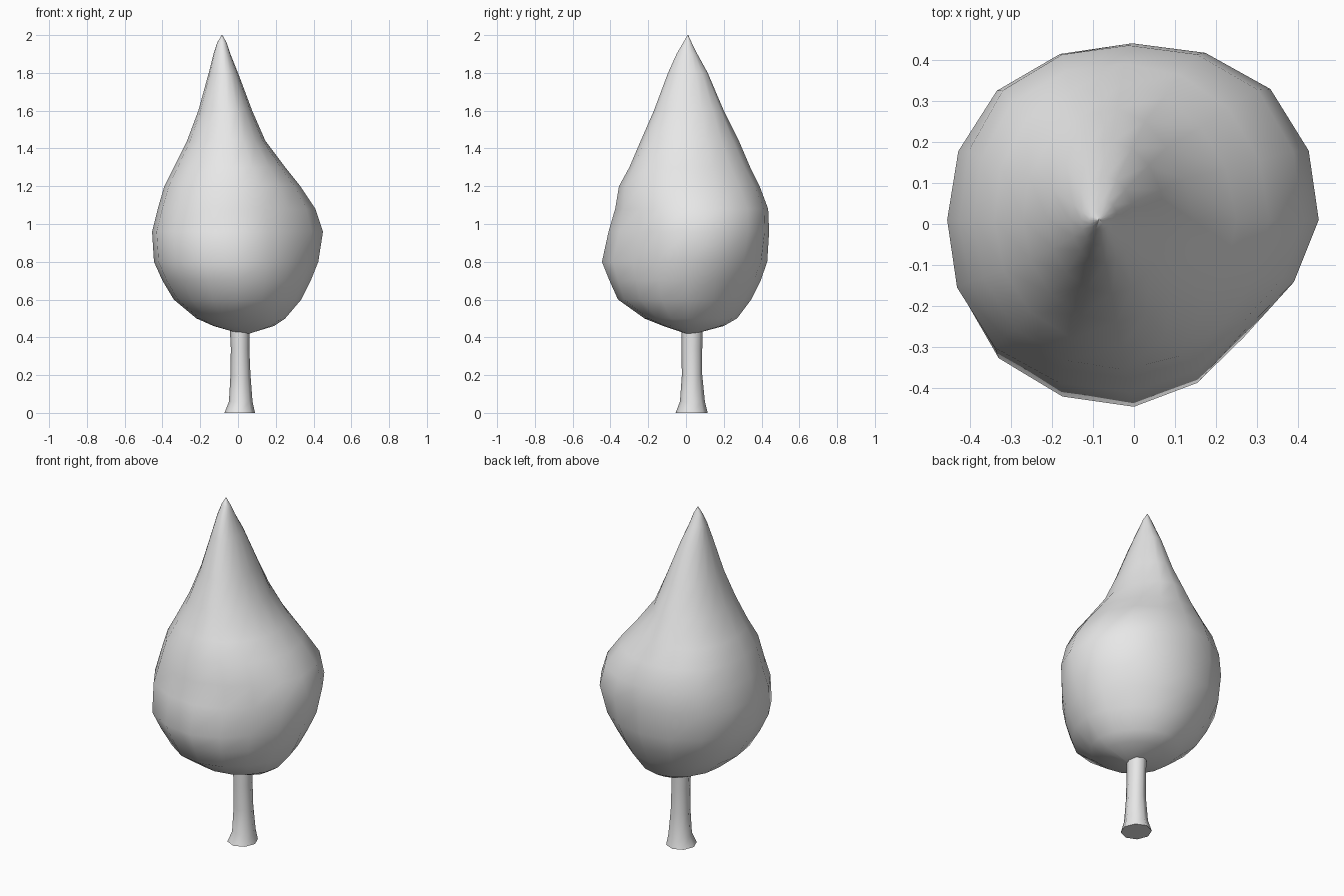
import bpy, bmesh
from math import cos, sin, pi, exp, radians

cube = bpy.data.objects.get("Cube")
if cube:
    bpy.data.objects.remove(cube)

GREY = (0.8, 0.8, 0.8, 1)
grey = bpy.data.materials.new("plain grey")
grey.use_nodes = True
grey.diffuse_color = GREY
grey.node_tree.nodes["Principled BSDF"].inputs["Base Color"].default_value = GREY


def bell(z, middle, width):
    return exp(-((z - middle) / width) ** 2)


def crown_bulge(quadrant, z):
    """Swelling or flattening of the diagonal in each quarter of the crown."""
    if quadrant == "back_left":
        return 0.06 * bell(z, 1.03, 0.15) - 0.08 * bell(z, 1.42, 0.13) - 0.06 * bell(z, 0.6, 0.15)
    if quadrant == "back_right":
        return 0.06 * bell(z, 1.2, 0.25) + 0.02 * bell(z, 0.8, 0.2)
    if quadrant == "front_right":
        return 0.05 * bell(z, 0.9, 0.4)
    return -0.13 * bell(z, 0.9, 0.25)


def loft(name, rings, sides, centre, bulge):
    """Skin a stack of rings, each given as z, min x, max x, min y, max y."""
    bm = bmesh.new()
    loops = []
    for z, x0, x1, y0, y1 in rings:
        cx, cy = centre(z, x0, x1, y0, y1)
        loop = []
        for i in range(sides):
            a = 2 * pi * i / sides
            c, s = cos(a), sin(a)
            quadrant = ("back" if s > 0 else "front") + ("_left" if c > 0 else "_right")
            k = 1 + bulge(quadrant, z) * sin(2 * a) ** 2
            loop.append(bm.verts.new((cx + k * c * (x1 - cx if c > 0 else cx - x0),
                                      cy + k * s * (y1 - cy if s > 0 else cy - y0), z)))
        loops.append(loop)
    for low, high in zip(loops, loops[1:]):
        for i in range(sides):
            j = (i + 1) % sides
            bm.faces.new((low[i], low[j], high[j], high[i]))
    bm.faces.new(loops[0][::-1])
    bm.faces.new(loops[-1])
    bmesh.ops.recalc_face_normals(bm, faces=bm.faces)
    mesh = bpy.data.meshes.new(name)
    bm.to_mesh(mesh)
    bm.free()
    mesh.materials.append(grey)
    obj = bpy.data.objects.new(name, mesh)
    bpy.context.collection.objects.link(obj)
    bpy.ops.object.select_all(action="DESELECT")
    obj.select_set(True)
    bpy.context.view_layer.objects.active = obj
    bpy.ops.object.shade_smooth_by_angle(angle=radians(60))
    return obj


# Teardrop crown leaning to its right at the tip
crown_rings = [
    (0.42, 0.01, 0.06, 0.0, 0.05),
    (0.46, -0.13, 0.19, -0.12, 0.2),
    (0.5, -0.22, 0.25, -0.22, 0.27),
    (0.6, -0.34, 0.335, -0.36, 0.345),
    (0.7, -0.4, 0.385, -0.405, 0.395),
    (0.8, -0.445, 0.425, -0.445, 0.43),
    (0.96, -0.455, 0.45, -0.41, 0.44),
    (1.08, -0.425, 0.41, -0.375, 0.435),
    (1.2, -0.39, 0.33, -0.355, 0.39),
    (1.3, -0.34, 0.25, -0.3, 0.34),
    (1.44, -0.27, 0.145, -0.24, 0.28),
    (1.6, -0.21, 0.075, -0.17, 0.2),
    (1.8, -0.155, 0.0, -0.095, 0.115),
    (1.9, -0.13, -0.04, -0.05, 0.06),
    (1.96, -0.11, -0.06, -0.015, 0.03),
    (2.0, -0.087, -0.083, 0.008, 0.012),
]


def crown_axis(z, x0, x1, y0, y1):
    return (0.03 if z < 0.45 else -0.085 * max(0, (z - 0.9) / 1.1)), 0.01


loft("crown", crown_rings, 16, crown_axis, crown_bulge)

# Slim trunk with a flared foot
trunk_rings = [
    (0.0, -0.072, 0.09, -0.055, 0.115),
    (0.06, -0.048, 0.077, -0.032, 0.1),
    (0.2, -0.04, 0.066, -0.022, 0.086),
    (0.34, -0.038, 0.06, -0.024, 0.086),
    (0.48, -0.045, 0.062, -0.025, 0.09),
]
loft("trunk", trunk_rings, 8, lambda z, x0, x1, y0, y1: ((x0 + x1) / 2, (y0 + y1) / 2),
     lambda quadrant, z: 0)
